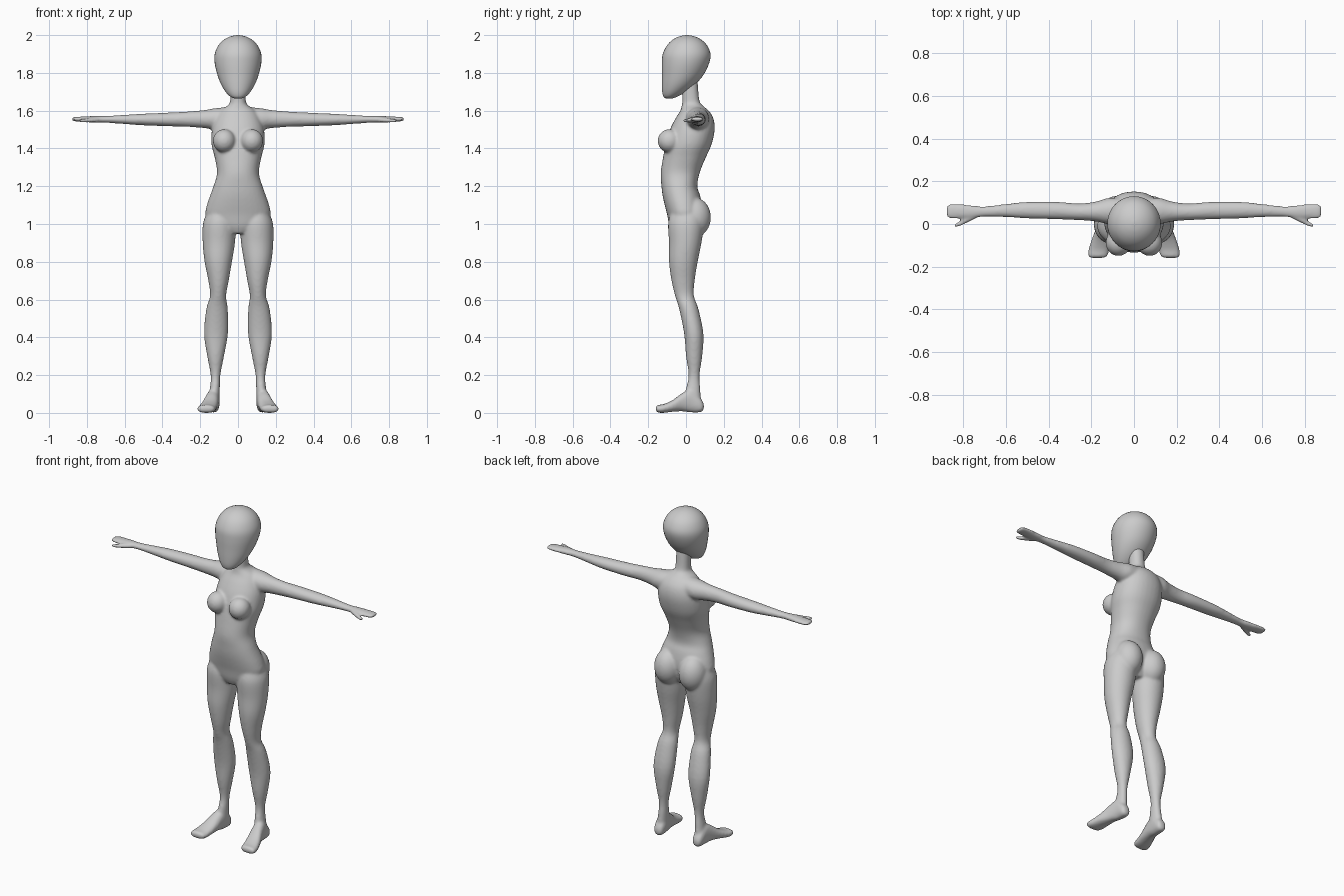
import bpy, bmesh, math
from mathutils import Vector, Matrix

grey = bpy.data.materials.new("mannequin_grey")
grey.diffuse_color = (0.6, 0.6, 0.6, 1)


def spline(rings, steps):
    """Catmull-Rom interpolation through the ring values."""
    out = []
    for i in range(len(rings) - 1):
        p = [rings[max(0, min(len(rings) - 1, i + k))] for k in (-1, 0, 1, 2)]
        for s in range(steps):
            t = s / steps
            out.append([0.5 * (2 * b + (c - a) * t + (2 * a - 5 * b + 4 * c - d) * t * t
                               + (3 * b - a - 3 * c + d) * t ** 3) for a, b, c, d in zip(*p)])
    return out + [list(rings[-1])]


def loft(bm, rings, axis, side=1, steps=4, segs=32, power=1.0):
    """Skin oval rings (position, min_a, max_a, min_b, max_b) along an axis."""
    ua, ub = [i for i in range(3) if i != axis]
    loops = []
    for t, a0, a1, b0, b1 in spline(rings, steps):
        loop = []
        for k in range(segs):
            an = 2 * math.pi * k / segs
            c, s = math.cos(an), math.sin(an)
            co = [0, 0, 0]
            co[axis] = t
            co[ua] = (a0 + a1) / 2 + (a1 - a0) / 2 * math.copysign(abs(c) ** power, c)
            co[ub] = (b0 + b1) / 2 + (b1 - b0) / 2 * math.copysign(abs(s) ** power, s)
            co[0] *= side
            loop.append(bm.verts.new(co))
        loops.append(loop)
    faces = [bm.faces.new((p[k], p[(k + 1) % segs], q[(k + 1) % segs], q[k]))
             for p, q in zip(loops, loops[1:]) for k in range(segs)]
    faces += [bm.faces.new(loops[0]), bm.faces.new(loops[-1])]
    bmesh.ops.recalc_face_normals(bm, faces=faces)


def ball(bm, centre, size, tilt=0):
    m = Matrix.Translation(centre) @ Matrix.Rotation(tilt, 4, 'X') @ Matrix.Diagonal((*size, 1))
    bmesh.ops.create_uvsphere(bm, u_segments=32, v_segments=20, radius=1, matrix=m)


def finish(bm, name):
    me = bpy.data.meshes.new(name)
    bm.to_mesh(me)
    bm.free()
    me.materials.append(grey)
    me.polygons.foreach_set("use_smooth", [True] * len(me.polygons))
    ob = bpy.data.objects.new(name, me)
    bpy.context.collection.objects.link(ob)
    return ob


# Torso and neck: z, half width, front y, back y
torso = [(0.95, 0.06, -0.07, 0.05), (0.99, 0.14, -0.088, 0.07), (1.05, 0.172, -0.10, 0.085),
         (1.10, 0.165, -0.113, 0.085), (1.15, 0.148, -0.124, 0.075), (1.20, 0.13, -0.13, 0.06),
         (1.27, 0.111, -0.134, 0.072), (1.35, 0.123, -0.122, 0.104), (1.42, 0.14, -0.108, 0.135),
         (1.50, 0.138, -0.085, 0.152), (1.56, 0.12, -0.055, 0.145), (1.60, 0.095, -0.03, 0.12),
         (1.63, 0.052, -0.022, 0.085), (1.66, 0.041, -0.02, 0.07), (1.78, 0.041, -0.025, 0.06)]
# Leg: z, inner x, outer x, front y, back y
leg = [(1.06, 0.03, 0.165, -0.08, 0.09), (1.00, 0.012, 0.186, -0.095, 0.095),
       (0.90, 0.016, 0.187, -0.09, 0.082), (0.80, 0.032, 0.177, -0.09, 0.062),
       (0.70, 0.049, 0.157, -0.077, 0.046), (0.62, 0.063, 0.148, -0.058, 0.042),
       (0.55, 0.054, 0.168, -0.036, 0.066), (0.42, 0.053, 0.18, -0.01, 0.092),
       (0.30, 0.074, 0.163, 0.0, 0.086), (0.20, 0.093, 0.145, 0.014, 0.072),
       (0.13, 0.096, 0.149, 0.0, 0.076), (0.05, 0.098, 0.16, -0.01, 0.08)]
# Foot: y, inner x, outer x, bottom z, top z
foot = [(0.095, 0.118, 0.142, 0.02, 0.045), (0.08, 0.1, 0.158, 0.004, 0.075),
        (0.03, 0.098, 0.165, 0.002, 0.125), (-0.02, 0.102, 0.178, 0.008, 0.105),
        (-0.07, 0.108, 0.198, 0.006, 0.068), (-0.12, 0.116, 0.214, 0.0, 0.046),
        (-0.15, 0.124, 0.216, 0.002, 0.042), (-0.16, 0.145, 0.2, 0.012, 0.034)]
# Arm and hand: x, front y, back y, bottom z, top z
arm = [(0.05, 0.0, 0.12, 1.51, 1.62), (0.12, 0.0, 0.122, 1.50, 1.613),
       (0.18, 0.012, 0.105, 1.508, 1.603), (0.26, 0.018, 0.096, 1.514, 1.596),
       (0.36, 0.022, 0.104, 1.517, 1.590), (0.50, 0.026, 0.104, 1.522, 1.584),
       (0.60, 0.032, 0.094, 1.529, 1.578), (0.70, 0.034, 0.083, 1.536, 1.572),
       (0.76, 0.026, 0.088, 1.537, 1.572), (0.82, 0.024, 0.094, 1.540, 1.569),
       (0.865, 0.026, 0.094, 1.544, 1.566), (0.88, 0.036, 0.084, 1.549, 1.562)]
thumb = [(0.74, 0.025, 0.06, 1.538, 1.566), (0.78, 0.006, 0.034, 1.536, 1.562),
         (0.82, -0.012, 0.013, 1.536, 1.559), (0.842, -0.016, 0.0, 1.54, 1.556)]

bm = bmesh.new()
loft(bm, [(z, -w, w, f, b) for z, w, f, b in torso], 2, power=0.92)
for side in (1, -1):
    loft(bm, leg, 2, side)
    loft(bm, foot, 1, side, power=0.85)
    loft(bm, arm, 0, side)
    loft(bm, thumb, 0, side, segs=16)
    ball(bm, (side * 0.073, -0.088, 1.44), (0.06, 0.062, 0.062), -0.35)    # breast
    ball(bm, (side * 0.082, 0.045, 1.035), (0.08, 0.087, 0.105))          # buttock
body = finish(bm, "body")

# Fuse the parts into one soft skin
fuse = body.modifiers.new("fuse", 'REMESH')
fuse.mode = 'VOXEL'
fuse.voxel_size = 0.007
fuse.use_smooth_shade = True
soft = body.modifiers.new("soften", 'SMOOTH')
soft.factor = 0.5
soft.iterations = 10

# Head: z, half width, front y, back y
head = [(1.665, 0.02, -0.108, -0.07), (1.675, 0.042, -0.119, -0.045), (1.70, 0.066, -0.126, 0.0),
        (1.74, 0.09, -0.128, 0.05), (1.79, 0.109, -0.128, 0.093), (1.85, 0.123, -0.128, 0.122),
        (1.90, 0.123, -0.123, 0.13), (1.945, 0.104, -0.101, 0.112), (1.975, 0.075, -0.071, 0.082),
        (1.993, 0.04, -0.036, 0.046), (2.0, 0.006, -0.002, 0.012)]
bm = bmesh.new()
loft(bm, [(z, -w, w, f, b) for z, w, f, b in head], 2, segs=40)
finish(bm, "head")
